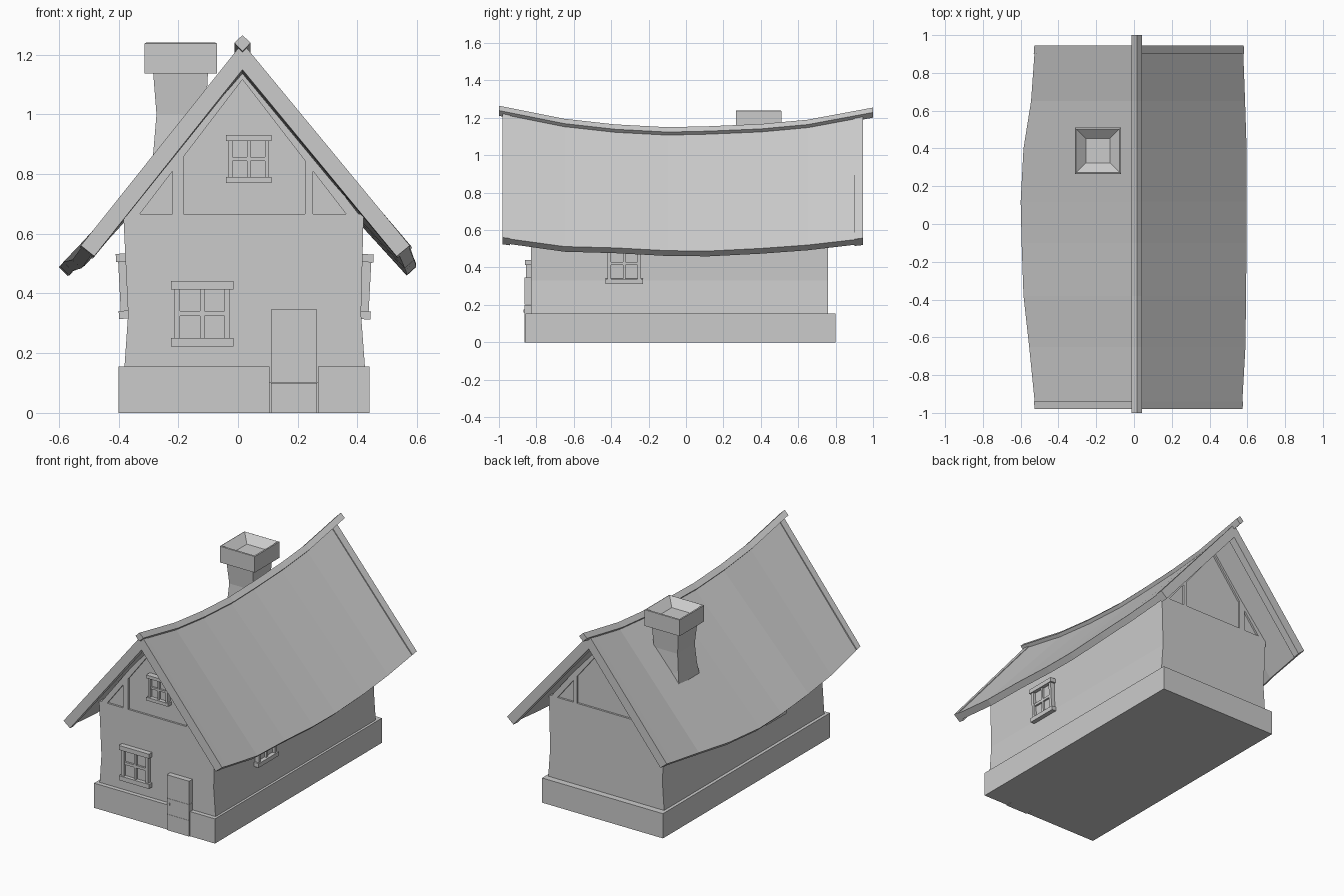
import bpy, bmesh, math
from mathutils import Matrix, Vector

if "Cube" in bpy.data.objects:
    bpy.data.objects.remove(bpy.data.objects["Cube"])

RX = 0.015          # ridge x
# roof stations: y, ridge z, eave z, left eave x, right eave x
ST = [(-1.0, 1.235, .56, -.52, .57), (-.65, 1.165, .512, -.555, .59),
      (-.38, 1.135, .505, -.585, .593), (-.1, 1.12, .49, -.595, .596),
      (.12, 1.125, .488, -.60, .596), (.4, 1.137, .502, -.585, .596),
      (.65, 1.16, .52, -.545, .588), (1.0, 1.225, .56, -.52, .575)]


def make(name, bm):
    bmesh.ops.recalc_face_normals(bm, faces=bm.faces)
    me = bpy.data.meshes.new(name)
    bm.to_mesh(me)
    bm.free()
    ob = bpy.data.objects.new(name, me)
    bpy.context.collection.objects.link(ob)
    return ob


def add_box(bm, x0, x1, y0, y1, z0, z1, mat=Matrix()):
    m = mat @ Matrix.Translation(((x0+x1)/2, (y0+y1)/2, (z0+z1)/2)) \
        @ Matrix.Diagonal((x1-x0, y1-y0, z1-z0, 1))
    bmesh.ops.create_cube(bm, size=1, matrix=m)


def boxes(name, items, mat=Matrix()):
    bm = bmesh.new()
    for b in items:
        add_box(bm, *b, mat)
    return make(name, bm)


def loft(name, rings, caps=True):
    bm = bmesh.new()
    vs = [[bm.verts.new(p) for p in r] for r in rings]
    n = len(vs[0])
    for a, b in zip(vs, vs[1:]):
        for i in range(n):
            j = (i+1) % n
            bm.faces.new((a[i], a[j], b[j], b[i]))
    if caps:
        bm.faces.new(vs[0])
        bm.faces.new(vs[-1])
    return make(name, bm)


def rect(x0, x1, y0, y1, z):
    return [(x0, y0, z), (x1, y0, z), (x1, y1, z), (x0, y1, z)]


def station(y):
    for a, b in zip(ST, ST[1:]):
        if y <= b[0]:
            t = (y-a[0])/(b[0]-a[0])
            return [p+(q-p)*t for p, q in zip(a, b)]


def roof_ring(y, thick, lift=0.0):
    # inverted V with eaves cut square to the slope
    _, rz, ez, lx, rx = station(y)
    pts = []
    for d in (-lift, thick):
        row = []
        for ex in (lx, rx):
            s = Vector((ex-RX, ez-rz)).normalized()
            n = Vector((-abs(s.y)*math.copysign(1, ex), -abs(s.x)))
            row.append((ex+n.x*d, y, ez+n.y*d))
        c = abs(rx-RX)/math.hypot(rx-RX, rz-ez)
        row.insert(1, (RX, y, rz-d/c))
        pts.append(row)
    return pts[0]+pts[1][::-1]


# roof slab, barge boards and sagging ridge beam
mid = [s[0] for s in ST[1:-1]]
loft("roof", [roof_ring(y, .042) for y in [-.965]+mid+[.93]])
for side, y0, y1 in (("front", -.98, -.94), ("back", .9, .945)):
    loft(side+"_barge_board", [roof_ring(y, .052, .005) for y in (y0, y1)])
rings = []
for y in [-1]+mid+[1]:
    z = station(y)[1]
    rings.append([(RX, y, z+.03), (RX+.027, y, z+.004), (RX, y, z-.024), (RX-.027, y, z+.004)])
loft("ridge_beam", rings)

# walls with a slight waist
Y0, Y1 = -.83, .76
loft("walls", [rect(a, b, Y0, Y1, z) for z, a, b in
               ((.1, -.384, .428), (.155, -.38, .425), (.33, -.368, .412), (.645, -.383, .42))])

# plinth with a notch for the door
boxes("plinth", [(-.4, .106, -.857, -.8, 0, .155), (.268, .44, -.857, -.8, 0, .155),
                 (-.4, .44, -.82, .8, 0, .155)])
boxes("door", [(.11, .265, -.864, -.8, 0, .1), (.11, .265, -.864, -.8, .101, .2),
               (.11, .265, -.864, -.8, .201, .347)])
boxes("door_handle", [(.125, .133, -.869, -.86, .16, .175)])

# gable ends: recessed panel, tie beam, posts and rafters
for side, y, out in (("front", Y0, -1), ("back", Y1, 1)):
    _, rz, ez, lx, rx = station(y)
    apex = rz-.035
    face, deep = y, y-out*.05
    pan = y-out*.012
    loft(side+"_gable_panel", [[(-.383, q, .64), (.42, q, .64), (RX, q, apex)] for q in (pan, deep)])
    ya, yb = sorted((face, deep))
    boxes(side+"_gable_frame", [(-.383, .42, ya, yb, .64, .666),
                                (-.219, -.182, ya, yb, .65, .87),
                                (.225, .251, ya, yb, .65, .87)])
    for nm, ex in (("left", -.383), ("right", .42)):
        loft(f"{side}_{nm}_rafter", [[(ex, q, .645), (RX, q, apex), (RX, q, apex-.05),
                                      (ex*.9, q, .645)] for q in (face, deep)])


def window(name, w, h, mat):
    # local x across, -y outward, z up, origin at centre on the wall
    a, b = w/2, h/2
    f = .028*w/.21
    t = f*.5
    boxes(name, [
        (-a, a, -.032, .01, b-f, b),
        (-a, a, -.032, .01, -b, -b+f),
        (-a+t*.8, -a+t+f*.6, -.025, .01, -b, b),
        (a-t-f*.6, a-t*.8, -.025, .01, -b, b),
        (-t*.55, t*.55, -.02, .01, -b, b),
        (-a+t, a-t, -.02, .01, -t*.6, t*.6),
        (-a+t, a-t, -.008, .01, -b+t, b-t)], mat)


# windows on the front, in the gable and on both sides
T = Matrix.Translation
window("front_window", .21, .218, T((-.12, Y0, .332)))
window("gable_window", .152, .16, T((.036, Y0+.008, .85)))
tilt = Matrix.Rotation(math.radians(3), 4, 'X')
window("right_window", .2, .218, T((.417, -.33, .423)) @ Matrix.Rotation(math.pi/2, 4, 'Z') @ tilt)
window("left_window", .2, .218, T((-.372, -.33, .425)) @ Matrix.Rotation(-math.pi/2, 4, 'Z') @ tilt)

# chimney stack and hollowed cap
loft("chimney_stack", [rect(a, b, c, d, z) for z, a, b, c, d in
                       ((.79, -.295, -.09, .28, .49), (.88, -.283, -.1, .295, .48),
                        (1.0, -.273, -.108, .303, .473), (1.15, -.285, -.1, .29, .484))])
loft("chimney_cap", [rect(-.313+i, -.07-i, .266+i, .51-i, z) for i, z in
                     ((.02, 1.136), (0, 1.136), (0, 1.237), (.006, 1.24), (.058, 1.195))])
